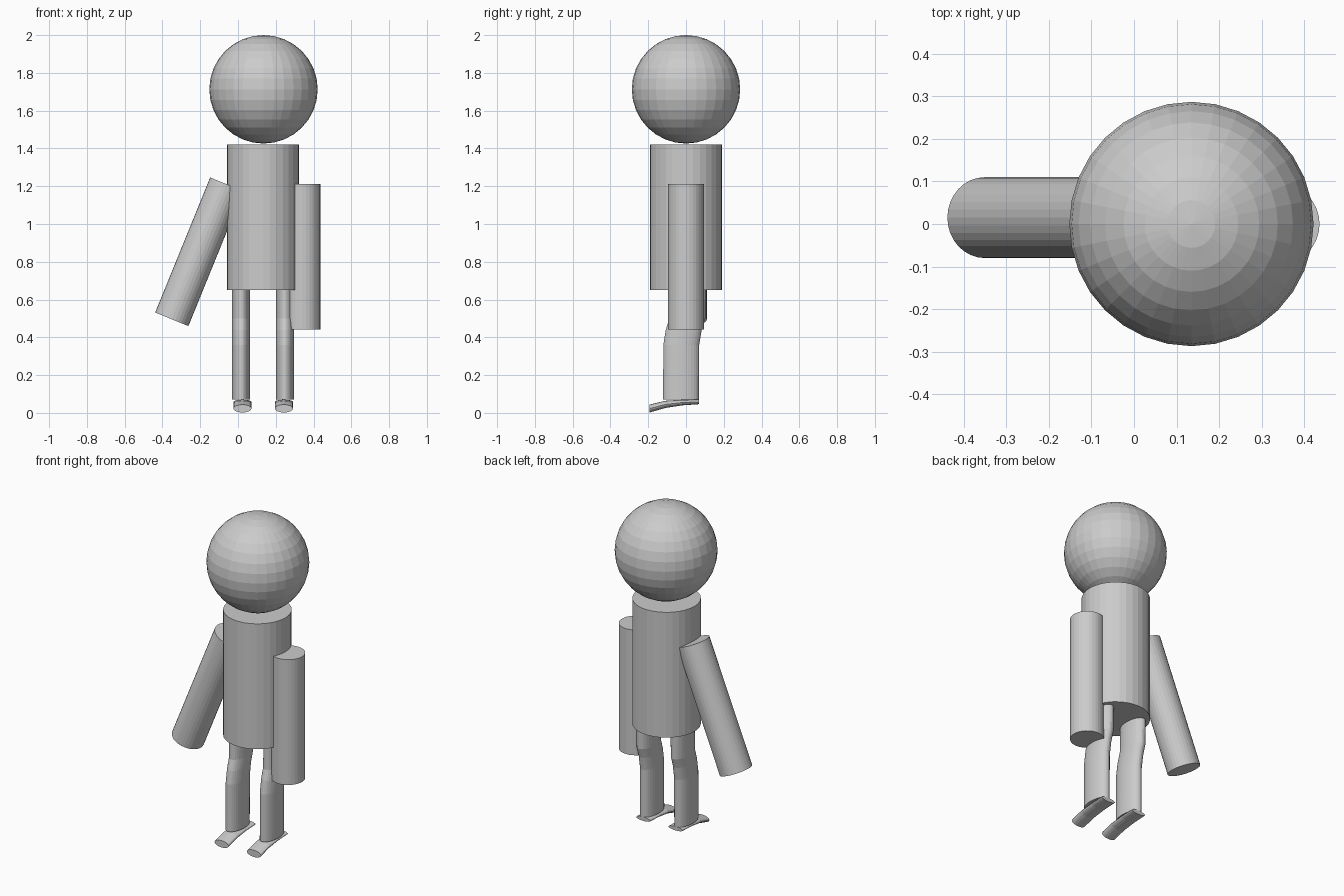
import bpy, bmesh, math
from mathutils import Vector

if "Cube" in bpy.data.objects:
    bpy.data.objects.remove(bpy.data.objects["Cube"])

grey = bpy.data.materials.new("plain grey")
grey.diffuse_color = (0.6, 0.6, 0.6, 1)
grey.use_nodes = True
grey.node_tree.nodes["Principled BSDF"].inputs["Base Color"].default_value = grey.diffuse_color


def finish(ob, name):
    ob.name = name
    ob.data.materials.append(grey)
    return ob


def cylinder(name, loc, r, depth, tilt=0):
    bpy.ops.mesh.primitive_cylinder_add(vertices=32, radius=r, depth=depth,
                                        location=loc, rotation=(0, tilt, 0))
    return finish(bpy.context.object, name)


def loft(name, sections, u, v, sides):
    """Capped tube through elliptical sections: (centre, radius along u, radius along v)."""
    bm = bmesh.new()
    rings = []
    for centre, ru, rv in sections:
        angles = [2 * math.pi * i / sides for i in range(sides)]
        rings.append([bm.verts.new(Vector(centre) + Vector(u) * ru * math.cos(a)
                                   + Vector(v) * rv * math.sin(a)) for a in angles])
    for a, b in zip(rings, rings[1:]):
        for i in range(sides):
            j = (i + 1) % sides
            bm.faces.new((a[i], a[j], b[j], b[i]))
    bm.faces.new(rings[0])
    bm.faces.new(rings[-1])
    bmesh.ops.recalc_face_normals(bm, faces=bm.faces)
    me = bpy.data.meshes.new(name)
    bm.to_mesh(me)
    bm.free()
    ob = bpy.data.objects.new(name, me)
    bpy.context.collection.objects.link(ob)
    return finish(ob, name)


# Head
bpy.ops.mesh.primitive_uv_sphere_add(segments=32, ring_count=16, radius=0.287,
                                     location=(0.135, 0, 1.713))
finish(bpy.context.object, "head")

# Torso and arms
cylinder("torso", (0.132, 0, 1.035), 0.191, 0.77)
cylinder("hanging_arm", (0.341, 0, 0.826), 0.095, 0.77)
cylinder("raised_arm", (-0.205, 0.015, 0.853), 0.095, 0.772, math.radians(22.15))

# Legs bend backwards above the knee; feet slope down to the toes
leg_path = [(0.07, -0.026), (0.36, -0.025), (0.44, -0.012), (0.50, 0.007), (0.66, 0.010)]
foot_path = [(-0.193, 0.023, 0.021), (-0.11, 0.045, 0.019),
             (-0.02, 0.055, 0.015), (0.068, 0.058, 0.012)]
for side, leg_x, foot_x in (("left", 0.016, 0.0235), ("right", 0.248, 0.243)):
    loft(side + "_leg", [((leg_x, y, z), 0.048, 0.095) for z, y in leg_path],
         (1, 0, 0), (0, 1, 0), 32)
    loft(side + "_foot", [((foot_x, y, z), 0.048, h) for y, z, h in foot_path],
         (1, 0, 0), (0, 0, 1), 16)
